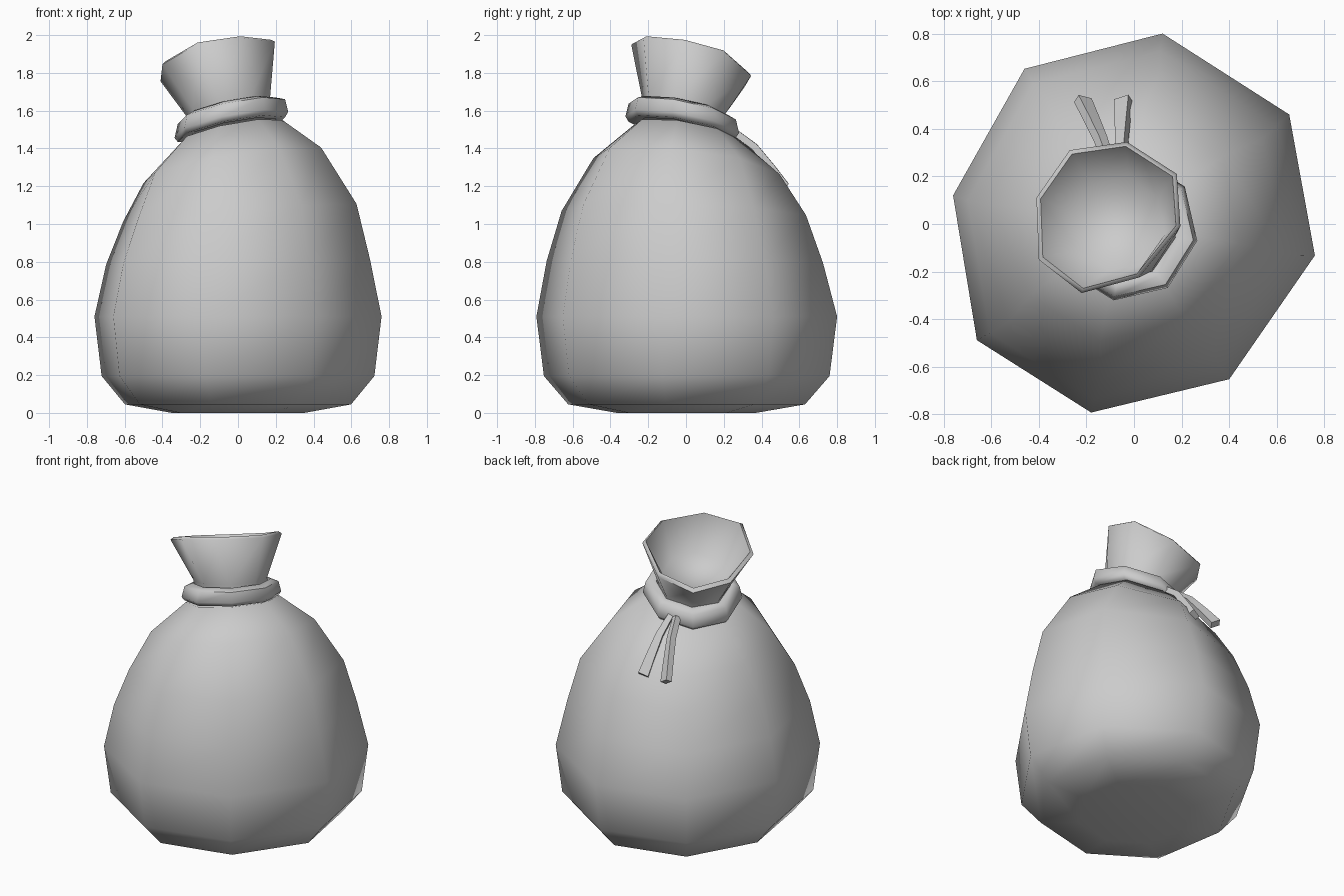
import bpy, bmesh, math
from mathutils import Matrix, Vector

cube = bpy.data.objects.get("Cube")
if cube:
    bpy.data.objects.remove(cube)

cloth = bpy.data.materials.new("grey cloth")
cloth.use_nodes = True
GREY = (0.6, 0.6, 0.6, 1)
cloth.diffuse_color = GREY
cloth.node_tree.nodes["Principled BSDF"].inputs["Base Color"].default_value = GREY


def loft(name, rings, closed=False, angle=60):
    """Skin a list of point rings; cap the ends, or join last to first."""
    bm = bmesh.new()
    loops = [[bm.verts.new(p) for p in ring] for ring in rings]
    pairs = list(zip(loops, loops[1:]))
    if closed:
        pairs.append((loops[-1], loops[0]))
    else:
        bm.faces.new(loops[0])
        bm.faces.new(loops[-1])
    for low, high in pairs:
        n = len(low)
        for i in range(n):
            j = (i + 1) % n
            bm.faces.new((low[i], low[j], high[j], high[i]))
    bmesh.ops.recalc_face_normals(bm, faces=bm.faces[:])
    mesh = bpy.data.meshes.new(name)
    bm.to_mesh(mesh)
    bm.free()
    mesh.materials.append(cloth)
    obj = bpy.data.objects.new(name, mesh)
    bpy.context.collection.objects.link(obj)
    bpy.ops.object.select_all(action='DESELECT')
    bpy.context.view_layer.objects.active = obj
    obj.select_set(True)
    bpy.ops.object.shade_smooth_by_angle(angle=math.radians(angle))
    return obj


def octagon(turn):
    angles = [math.radians(turn + 45 * i) for i in range(8)]
    return [(math.cos(a), math.sin(a)) for a in angles]


def ring(outline, cx, cy, cz, r, slope_x=0, slope_y=0):
    """Scaled outline whose height follows a sloping plane."""
    return [(cx + r * x, cy + r * y, cz + r * (slope_x * x + slope_y * y))
            for x, y in outline]


# Sack body: uneven octagon, rings lean progressively towards the neck
BULGE = [(.95, -.165), (.815, .575), (.15, 1.0), (-.575, .815),
         (-.95, .15), (-.825, -.61), (-.225, -.99), (.5, -.815)]
body = [
    (0, 0, 0, .37), (0, 0, .045, .63), (0, 0, .195, .76), (0, 0, .51, .80),
    (0, -.01, .80, .735, .02, -.01), (.01, -.015, 1.06, .65, .07, -.03),
    (-.03, 0, 1.31, .495, .18, -.12), (-.035, 0, 1.485, .285, .21, -.17),
]
loft("sack_body", [ring(BULGE, *r) for r in body])

# Rope band around the neck
band = [(.24, -.06), (.288, -.06), (.305, -.035), (.288, .035), (.24, .055), (.20, .03)]
loft("neck_band",
     [ring(octagon(-9.5), -.035, -.02, 1.56 + h, r, .2, -.18) for r, h in band],
     closed=True)

# Flared, hollow collar with an uneven bevelled rim
RIM = [Vector(p) for p in (
    (.195, -.01, 1.965), (.18, .21, 1.905), (-.03, .345, 1.785), (-.27, .31, 1.725),
    (-.41, .11, 1.755), (-.40, -.15, 1.845), (-.22, -.29, 1.95), (.02, -.225, 1.985))]
rim_centre = sum(RIM, Vector()) / len(RIM)
lip = [rim_centre + (p - rim_centre) * .94 + Vector((0, 0, .016)) for p in RIM]
neck = octagon(-12)
loft("collar", [
    ring(neck, -.04, -.01, 1.52, .23, .2, -.18),
    ring(neck, -.05, -.01, 1.62, .225, .2, -.2),
    RIM, lip,
    ring(neck, -.065, 0, 1.67, .20, .22, -.24),
], angle=75)

# Two loose string ends, each rolled a little, resting on the back of the sack
for name, start_x, end_x, roll in (("right_string_end", -.10, -.215, 30),
                                   ("left_string_end", -.055, -.045, -25)):
    start, end = Vector((start_x, .24, 1.49)), Vector((end_x, .52, 1.19))
    along = (end - start).normalized()
    out = Vector((0, .75, .66))
    turn = Matrix.Rotation(math.radians(roll), 3, along)
    across = turn @ out.cross(along).normalized()
    thick = turn @ out
    sections = []
    for t, bulge, width in ((0, 0, .017), (.35, .025, .022), (.7, .014, .028), (1, 0, .033)):
        mid = start.lerp(end, t) + out * bulge
        w, h = across * width, thick * .02
        sections.append([mid - w - h, mid + w - h, mid + w + h, mid - w + h])
    loft(name, sections, angle=40)
